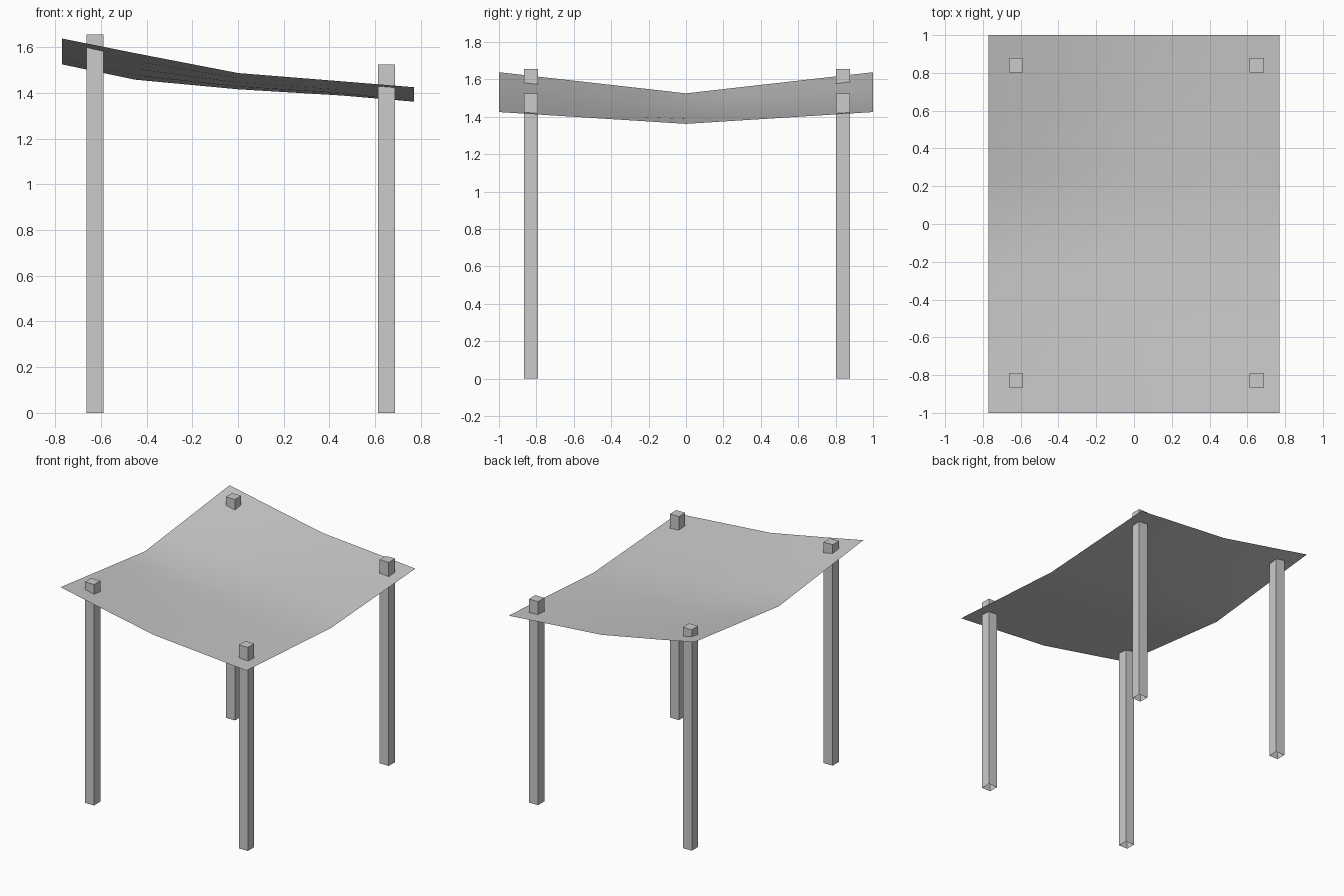
import bpy, bmesh

if "Cube" in bpy.data.objects:
    bpy.data.objects.remove(bpy.data.objects["Cube"])

grey = bpy.data.materials.new("light grey")
grey.diffuse_color = (0.6, 0.6, 0.6, 1)
grey.use_nodes = True
grey.node_tree.nodes["Principled BSDF"].inputs["Base Color"].default_value = grey.diffuse_color


def make_object(name, bm):
    mesh = bpy.data.meshes.new(name)
    bm.to_mesh(mesh)
    bm.free()
    mesh.materials.append(grey)
    obj = bpy.data.objects.new(name, mesh)
    bpy.context.collection.objects.link(obj)
    return obj


def post(name, x, y, height, w=0.075):
    # square tube, open at the foot
    bm = bmesh.new()
    bmesh.ops.create_cube(bm, size=1)
    for v in bm.verts:
        v.co = (x + v.co.x * w, y + v.co.y * w, (v.co.z + 0.5) * height)
    foot = [f for f in bm.faces if f.normal.z < -0.9]
    bmesh.ops.delete(bm, geom=foot, context='FACES_ONLY')
    make_object(name, bm)


# four posts, taller on the left
for side, x, height in (("left", -0.625, 1.655), ("right", 0.65, 1.525)):
    for end, y in (("front", -0.828), ("back", 0.84)):
        post(f"{end}_{side}_post", x, y, height)

# sagging canopy sheet: x, height on the centre line, height on the front/back edge
sections = [(-0.77, 1.525, 1.638), (-0.45, 1.458, 1.574), (0, 1.416, 1.487),
            (0.45, 1.389, 1.451), (0.77, 1.362, 1.425)]
rows = [-1, -0.75, -0.5, -0.25, 0, 0.25, 0.5, 0.75, 1]
bm = bmesh.new()
grid = []
for x, low, high in sections:
    power = 1 if abs(x) > 0.7 else 1.3
    grid.append([bm.verts.new((x, y, low + (high - low) * abs(y) ** power)) for y in rows])
for a, b in zip(grid, grid[1:]):
    for j in range(len(rows) - 1):
        bm.faces.new((a[j], b[j], b[j + 1], a[j + 1])).smooth = True
make_object("canopy", bm)
